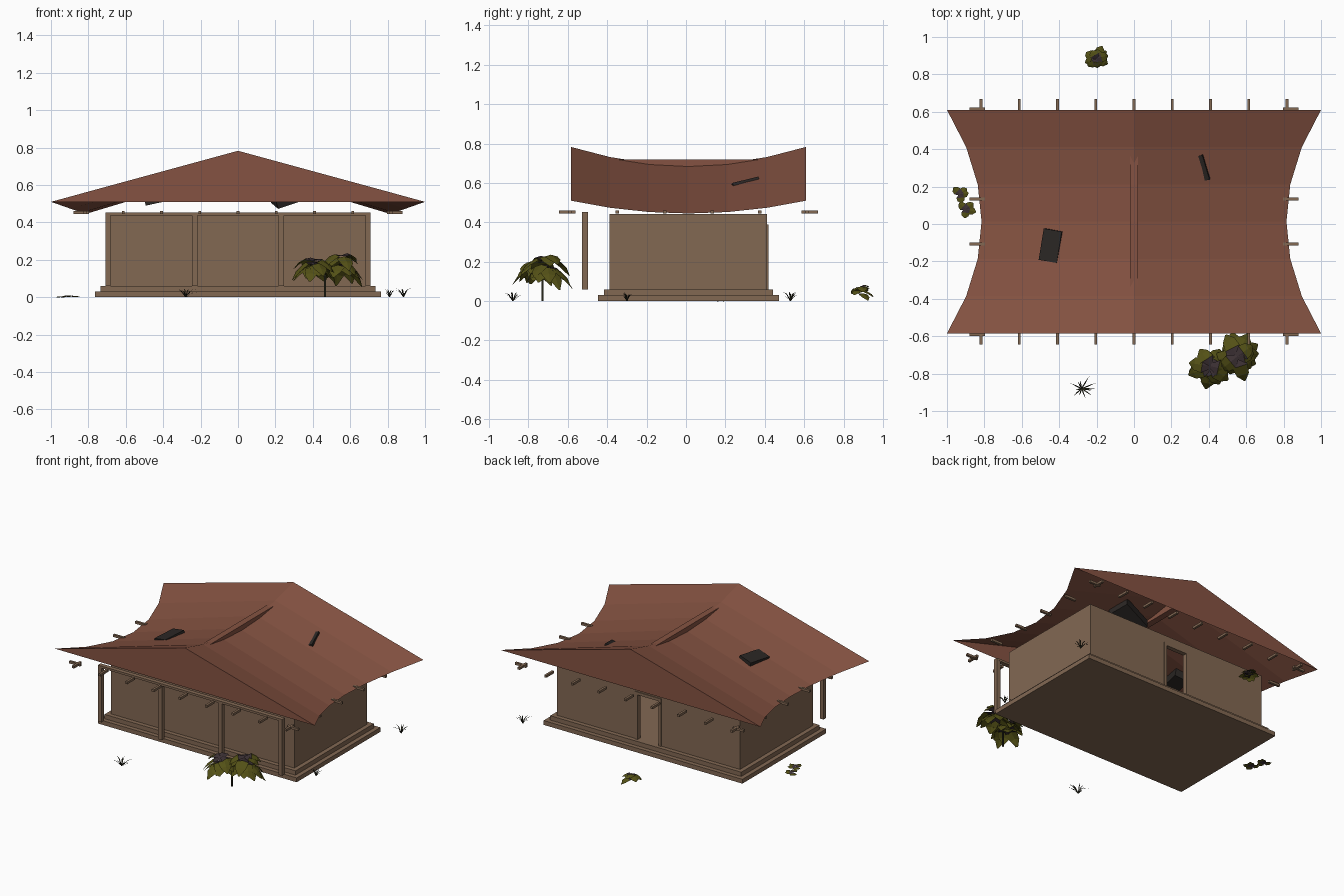
import bpy, bmesh, math, random
from mathutils import Vector, Euler

if "Cube" in bpy.data.objects:
    bpy.data.objects.remove(bpy.data.objects["Cube"])

random.seed(4)
CY = 0.0125  # house centre line in y


def mat(name, rgb):
    m = bpy.data.materials.new(name)
    m.diffuse_color = (*rgb, 1)
    m.use_nodes = True
    m.node_tree.nodes["Principled BSDF"].inputs["Base Color"].default_value = m.diffuse_color
    return m


ROOF = mat("roof_brown", (0.235, 0.086, 0.054))
WOOD = mat("wall_tan", (0.225, 0.139, 0.086))
DARK = mat("charred_black", (0.024, 0.02, 0.018))
LEAF = mat("leaf_olive", (0.088, 0.082, 0.008))
CORE = mat("leaf_core_purple", (0.045, 0.03, 0.034))
STEM = mat("grass_dark", (0.02, 0.02, 0.01))


def obj(name, bm, *mats):
    me = bpy.data.meshes.new(name)
    bm.to_mesh(me)
    bm.free()
    for m in mats:
        me.materials.append(m)
    o = bpy.data.objects.new(name, me)
    bpy.context.collection.objects.link(o)
    return o


def box(name, x0, x1, y0, y1, z0, z1, m, rot=(0, 0, 0)):
    bm = bmesh.new()
    bmesh.ops.create_cube(bm, size=1)
    for v in bm.verts:
        v.co = Vector((v.co.x * (x1 - x0), v.co.y * (y1 - y0), v.co.z * (z1 - z0)))
    o = obj(name, bm, m)
    o.location = ((x0 + x1) / 2, (y0 + y1) / 2, (z0 + z1) / 2)
    o.rotation_euler = rot
    return o


# stepped foundation
box("foundation", -0.765, 0.765, CY - 0.46, CY + 0.46, 0, 0.03, WOOD)
box("floor_step", -0.735, 0.735, CY - 0.43, CY + 0.43, 0.03, 0.06, WOOD)

# walls, with a door opening at the back
W, D, T, TOP = 0.705, 0.40, 0.02, 0.442
box("front_wall", -W, W, CY - D, CY - D + T, 0.06, TOP, WOOD)
for s, n in ((-1, "left"), (1, "right")):
    xs = sorted((s * W, s * (W - T)))
    box(n + "_wall", *xs, CY - D + T, CY + D - T, 0.06, TOP, WOOD)
    xs = sorted((s * 0.085, s * W))
    box("back_wall_" + n, *xs, CY + D - T, CY + D, 0.06, TOP, WOOD)
    xs = sorted((s * 0.08, s * 0.1))
    box("door_jamb_" + n, *xs, CY + D - 0.025, CY + D + 0.006, 0.06, 0.39, WOOD)
box("back_wall_above_door", -0.085, 0.085, CY + D - T, CY + D, 0.38, TOP, WOOD)
box("door_lintel", -0.1, 0.1, CY + D - 0.025, CY + D + 0.006, 0.37, 0.39, WOOD)

# porch posts and beam
for i in range(4):
    x = -0.695 + i * 0.4633
    box("porch_post", x - 0.014, x + 0.014, -0.527, -0.498, 0.06, 0.437, WOOD)
box("porch_beam", -0.709, 0.709, -0.528, -0.497, 0.437, 0.452, WOOD)

# rafter ends under the eaves
for s in (-1, 1):
    for i in range(9):
        x = -0.818 + i * 0.2045
        y = CY + s * 0.615
        box("rafter_end", x - 0.008, x + 0.008, y - 0.042, y + 0.042, 0.445, 0.461, WOOD)
    for i in range(6):
        y = CY - 0.603 + i * 0.2412
        x = s * 0.838
        box("side_rafter_end", x - 0.042, x + 0.042, y - 0.008, y + 0.008, 0.445, 0.461, WOOD)

# sagging saddle roof sheet with closed gables
bm = bmesh.new()
rows = []
for i in range(7):
    t = (i - 3) / 3
    y, q = CY + 0.5975 * t, t * t
    ex, ez, rz = 0.815 + 0.185 * q, 0.445 + 0.065 * q, 0.69 + 0.093 * q
    rows.append([bm.verts.new(p) for p in ((-ex, y, ez), (0, y, rz), (ex, y, ez))])
for a, b in zip(rows, rows[1:]):
    for k in (0, 1):
        bm.faces.new((a[k], a[k + 1], b[k + 1], b[k]))
bm.faces.new(rows[0][::-1])
bm.faces.new(rows[-1])
bmesh.ops.recalc_face_normals(bm, faces=bm.faces)
if rows[3][1].link_faces[0].normal.z < 0:
    bmesh.ops.reverse_faces(bm, faces=bm.faces)
obj("roof", bm, ROOF)
box("ridge_cap", -0.022, 0.022, CY - 0.385, CY + 0.385, 0.67, 0.718, ROOF)

# charred blocks poking through the roof
box("charred_block_left", -0.49, -0.39, -0.20, -0.03, 0.505, 0.58, DARK,
    (math.radians(4), math.radians(-12), math.radians(-10)))
box("charred_block_right", 0.18, 0.40, 0.22, 0.36, 0.52, 0.585, DARK,
    (math.radians(14), math.radians(-18), math.radians(12)))


# plants
def leaf(bm, base, az, length, width, rise, droop):
    d = Vector((math.cos(az), math.sin(az), 0))
    side = Vector((-d.y, d.x, 0)) * width / 2
    prev = None
    for s, w in ((0, 0.35), (0.4, 1), (0.75, 0.8), (1, 0.1)):
        c = Vector(base) + d * length * s
        c.z = max(0.004, c.z + rise * s - droop * s * s)
        edge = Vector((0, 0, 0.12 * width * w))
        cur = [bm.verts.new(p) for p in (c - side * w - edge, c, c + side * w - edge)]
        if prev:
            for k in (0, 1):
                f = bm.faces.new((prev[k], cur[k], cur[k + 1], prev[k + 1]))
                f.material_index = 1 if s == 0.4 else 0
        prev = cur


def bush(name, heads, count, length, width, rise, droop):
    bm = bmesh.new()
    for h in heads:
        for i in range(count):
            az = i * 2.4 + random.uniform(-0.3, 0.3)
            k = random.uniform(0.7, 1.1)
            b = (h[0], h[1], h[2] + random.uniform(-0.5, 0.5) * rise)
            leaf(bm, b, az, length * k, width, rise * random.uniform(0.5, 1.3), droop * k)
    return obj(name, bm, LEAF, CORE)


bush("front_bush", ((0.41, -0.76, 0.17), (0.55, -0.71, 0.19)), 17, 0.125, 0.085, 0.07, 0.14)
bush("back_bush", ((-0.2, 0.885, 0.055),), 13, 0.068, 0.055, 0.035, 0.06)
bush("side_creeper", ((-0.93, 0.16, 0.006), (-0.9, 0.08, 0.006)), 4, 0.055, 0.045, 0.004, 0.006)
box("bush_trunk", 0.46, 0.47, -0.735, -0.725, 0, 0.18, STEM)
for s in (-1, 1):
    box("bush_branch", 0.465 + s * 0.035 - 0.045, 0.465 + s * 0.035 + 0.045,
        -0.735 + s * 0.01, -0.727 + s * 0.01, 0.155, 0.163, STEM, (0, -s * 0.3, s * 0.2))


def grass(name, x, y, r, h):
    bm = bmesh.new()
    for i in range(12):
        az = i * 0.55 + random.uniform(-0.2, 0.2)
        d = Vector((math.cos(az), math.sin(az), 0)) * r * random.uniform(0.4, 1)
        side = Vector((-d.y, d.x, 0)).normalized() * 0.003
        up = Vector((0, 0, h * random.uniform(0.5, 1)))
        o = Vector((x, y, 0))
        a, b = bm.verts.new(o - side), bm.verts.new(o + side)
        m = o + d * 0.5 + up * 0.8
        c, e = bm.verts.new(m + side), bm.verts.new(m - side)
        tip = bm.verts.new(o + d + up)
        bm.faces.new((a, b, c, e))
        bm.faces.new((e, c, tip))
    obj(name, bm, STEM)


grass("front_grass", -0.28, -0.88, 0.09, 0.05)
grass("right_grass", 0.81, -0.30, 0.045, 0.045)
grass("back_right_grass", 0.885, 0.53, 0.06, 0.05)
